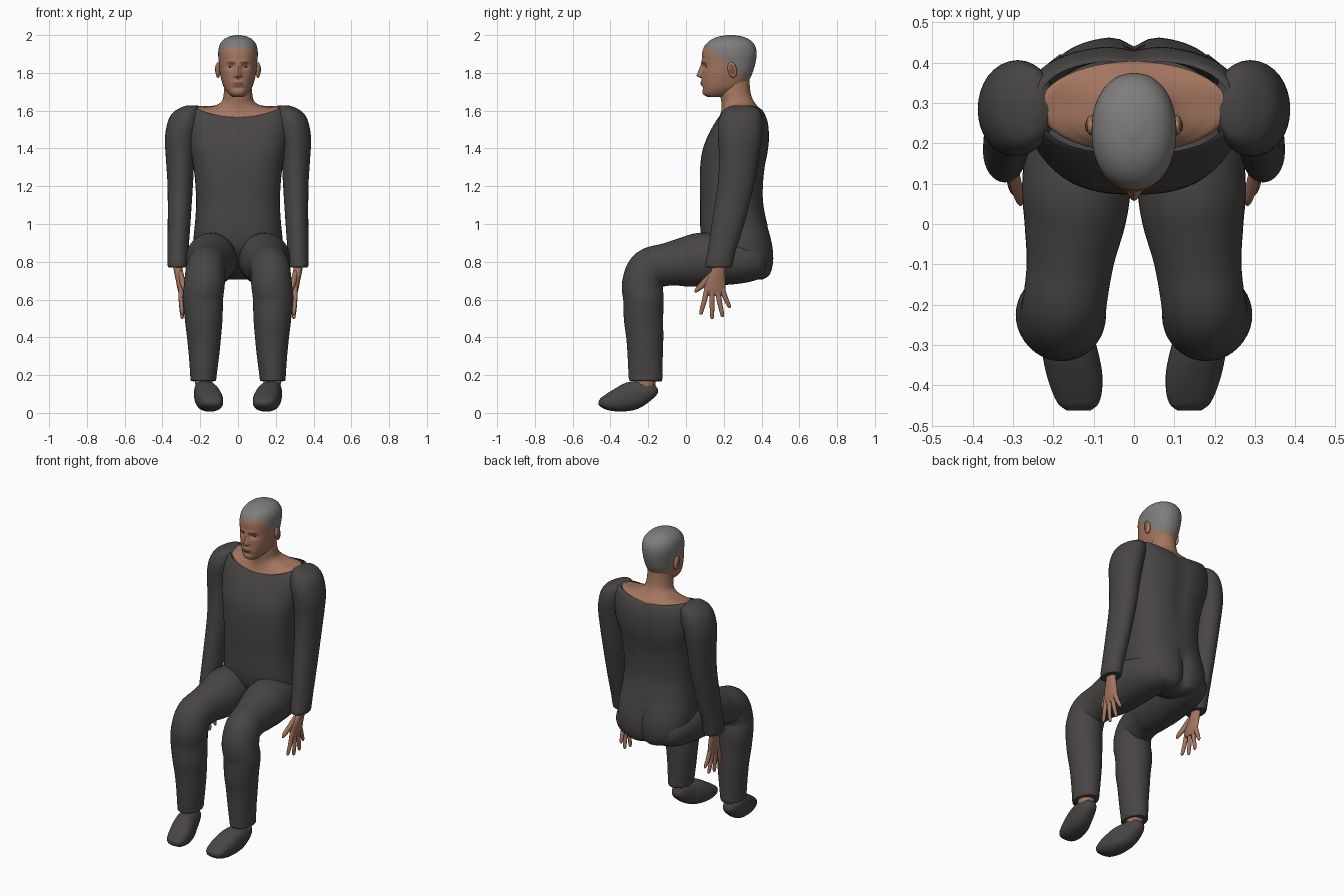
import bpy, bmesh, math
from mathutils import Vector, Matrix

cube = bpy.data.objects.get("Cube")
if cube:
    bpy.data.objects.remove(cube)


def material(name, r, g, b):
    m = bpy.data.materials.new(name)
    m.use_nodes = True
    m.diffuse_color = (r, g, b, 1)
    bsdf = m.node_tree.nodes["Principled BSDF"]
    bsdf.inputs["Base Color"].default_value = (r, g, b, 1)
    bsdf.inputs["Roughness"].default_value = 0.8
    return m


cloth = material("charcoal cloth", .065, .06, .058)
skin = material("skin", .37, .18, .115)
hair = material("grey hair", .21, .205, .2)
lip = material("dark skin", .2, .085, .06)
eye = material("dark eye", .03, .02, .018)


def bump(*values):
    return math.exp(-sum(v * v for v in values))


def clamp(v):
    return max(0.0, min(1.0, v))


def finish(bm, name, mats, rule=None):
    """Turn a bmesh into a smooth shaded object; rule picks the material slot."""
    bmesh.ops.recalc_face_normals(bm, faces=bm.faces)
    if rule:
        for f in bm.faces:
            f.material_index = rule(f.calc_center_median())
    mesh = bpy.data.meshes.new(name)
    bm.to_mesh(mesh)
    bm.free()
    for m in mats:
        mesh.materials.append(m)
    obj = bpy.data.objects.new(name, mesh)
    bpy.context.collection.objects.link(obj)
    bpy.ops.object.select_all(action='DESELECT')
    obj.select_set(True)
    bpy.context.view_layer.objects.active = obj
    bpy.ops.object.shade_smooth_by_angle(angle=math.radians(50))
    return obj


def smooth_rings(rings, steps):
    """Spline through rings of (x, y, z, half width, half depth)."""
    pts = [Vector(r) for r in rings]
    pts = [2 * pts[0] - pts[1]] + pts + [2 * pts[-1] - pts[-2]]
    out = []
    for p, q, r, s in zip(pts, pts[1:], pts[2:], pts[3:]):
        for i in range(steps):
            t = i / steps
            out.append(q + (r - p) * t / 2 + (p - q * 2.5 + r * 2 - s / 2) * t * t
                       + (q * 3 - p - r * 3 + s) * t ** 3 / 2)
    return out + [pts[-2]]


def loft(name, rings, mats, side=1, flat=False, seg=32, steps=5, power=2.0,
         shape=None, rule=None, open_end=False):
    """Skin elliptical rings, either level or turned along their path."""
    path = smooth_rings(rings, steps)
    bm = bmesh.new()
    rows = []
    for i, p in enumerate(path):
        across = Vector((1, 0, 0))
        if flat:
            depth = Vector((0, 1, 0))
        else:
            way = (path[min(i + 1, len(path) - 1)] - path[max(i - 1, 0)]).to_3d()
            depth = way.cross(across).normalized()
        row = []
        for k in range(seg):
            ang = math.tau * k / seg
            c, s = math.cos(ang), math.sin(ang)
            c = math.copysign(abs(c) ** (2 / power), c)
            s = math.copysign(abs(s) ** (2 / power), s)
            v = Vector(p[:3]) + across * c * max(p[3], .001) + depth * s * max(p[4], .001)
            if shape:
                v = shape(v)
            row.append(bm.verts.new((v.x * side, v.y, v.z)))
        rows.append(row)
    for a, b in zip(rows, rows[1:]):
        for k in range(seg):
            n = (k + 1) % seg
            bm.faces.new((a[k], a[n], b[n], b[k]))
    bm.faces.new(rows[0])
    if not open_end:
        bm.faces.new(rows[-1])
    return finish(bm, name, mats, rule)


def level(rows):
    """Centred level rings from (height, front, back, half width)."""
    return [(0, (f + b) / 2, z, w, (b - f) / 2) for z, f, b, w in rows]


def ellipsoid(name, centre, size, mat, tilt=0):
    bm = bmesh.new()
    bmesh.ops.create_uvsphere(
        bm, u_segments=20, v_segments=12, radius=1,
        matrix=Matrix.Translation(centre) @ Matrix.Rotation(tilt, 4, 'X') @ Matrix.Diagonal((*size, 1)))
    return finish(bm, name, [mat])


# Sweater body, with a wide boat neckline and shaped seat
def neckline(v):
    t = clamp((v.z - 1.45) / .11)
    v.z += t * (.055 * (v.x / .235) ** 2 + .03 * clamp((v.y - .29) / .115))
    return v


def body_shape(v):
    if v.y > .3:
        v.y -= .025 * bump(v.x / .03) * clamp((1.0 - v.z) / .1)
        v.y -= .012 * bump(v.x / .04) * clamp((v.z - 1.1) / .2)
    return neckline(v)


loft("sweater_body", level([
    (.705, .32, .41, .08), (.73, .24, .445, .17), (.79, .16, .463, .215),
    (.86, .10, .463, .235), (.93, .08, .45, .235), (1.0, .075, .43, .228), (1.1, .075, .41, .222),
    (1.2, .073, .41, .225), (1.3, .075, .42, .235), (1.38, .085, .435, .25),
    (1.45, .108, .442, .265), (1.51, .138, .437, .27), (1.55, .163, .42, .255),
    (1.565, .175, .405, .235)]),
    [cloth], flat=True, seg=64, power=2.5, shape=body_shape, open_end=True)

# Neck and bare upper shoulders
loft("neck", level([
    (1.52, .19, .39, .21), (1.562, .177, .403, .234), (1.585, .183, .39, .185),
    (1.61, .188, .372, .125), (1.64, .188, .355, .088), (1.68, .182, .342, .076),
    (1.75, .18, .335, .07)]), [skin], flat=True, seg=48, shape=neckline)


# Head with modelled nose, brow, eye sockets and mouth
def face_shape(v):
    if v.y < .2:
        x, z = abs(v.x), v.z
        ramp = clamp((1.86 - z) / .07) * clamp((z - 1.77) / .012)
        v.y -= .027 * ramp * bump(x / (.009 + .008 * ramp))
        v.y += .013 * bump((x - .037) / .02, (z - 1.833) / .014)
        v.y -= .005 * bump((x - .03) / .035, (z - 1.858) / .011)
        v.y -= .007 * bump(x / .025, (z - 1.745) / .013)
        v.y += .006 * bump(x / .03, (z - 1.72) / .009)
    return v


hairline = [(.0, 1.938), (.13, 1.93), (.165, 1.885), (.2, 1.87), (.22, 1.83),
            (.25, 1.85), (.29, 1.78), (.4, 1.765)]


def head_colour(p):
    for (y0, z0), (y1, z1) in zip(hairline, hairline[1:]):
        if y0 <= p.y < y1 and p.z > z0 + (z1 - z0) * (p.y - y0) / (y1 - y0):
            return 1
    x = abs(p.x)
    mouth = x < .027 and abs(p.z - 1.745) < .008
    brow = .015 < x < .055 and abs(p.z - 1.856) < .005
    return 2 if p.y < .13 and (mouth or brow) else 0


loft("head", level([
    (1.672, .115, .20, .03), (1.688, .09, .25, .05), (1.72, .085, .305, .073),
    (1.76, .083, .333, .087), (1.8, .084, .352, .096), (1.85, .085, .367, .101),
    (1.9, .085, .374, .105), (1.94, .097, .367, .1), (1.97, .125, .345, .083),
    (1.99, .165, .305, .054), (2.0, .215, .26, .015)]),
    [skin, hair, lip], flat=True, seg=112, steps=9, power=2.15,
    shape=face_shape, rule=head_colour)

for side, label in ((1, "left"), (-1, "right")):
    # Ears and eyes
    ellipsoid(label + "_ear", (side * .106, .245, 1.815), (.013, .024, .043), skin, .2)
    ellipsoid(label + "_ear_hollow", (side * .116, .243, 1.818), (.005, .013, .026), lip, .2)
    ellipsoid(label + "_eye", (side * .037, .112, 1.832), (.014, .008, .006), eye)

    # Sleeve
    loft(label + "_sleeve", [
        (.25, .295, 1.628, .02, .04), (.255, .295, 1.615, .05, .08), (.272, .292, 1.585, .077, .105),
        (.287, .288, 1.53, .088, .118), (.302, .285, 1.45, .085, .115),
        (.306, .28, 1.35, .076, .105), (.306, .263, 1.2, .067, .096),
        (.312, .222, 1.0, .06, .086), (.318, .19, .86, .056, .074),
        (.32, .175, .785, .053, .072), (.32, .174, .77, .046, .065)],
        [cloth], side, flat=True)

    # Hand: palm, then four fingers and a thumb
    loft(label + "_palm", [
        (.32, .178, .82, .028, .036), (.317, .172, .76, .024, .036), (.308, .158, .7, .021, .05),
        (.302, .152, .65, .017, .056), (.299, .152, .62, .01, .045)],
        [skin], side, flat=True, seg=20)
    for finger, y, tip_y, tip_z in (("index", .112, .08, .52), ("middle", .138, .138, .498),
                                    ("ring", .165, .192, .508), ("little", .19, .228, .555)):
        loft(label + "_" + finger + "_finger", [
            (.303, y, .66, .013, .015), (.301, (y + tip_y) / 2, (.66 + tip_z) / 2, .012, .013),
            (.296, tip_y, tip_z + .012, .009, .01), (.295, tip_y, tip_z, .003, .004)],
            [skin], side, seg=12, steps=4)
    loft(label + "_thumb", [
        (.305, .15, .74, .016, .02), (.293, .1, .69, .015, .019),
        (.283, .062, .655, .012, .013), (.281, .048, .638, .004, .005)],
        [skin], side, seg=12, steps=4)

    # Trouser leg, bent at the knee
    loft(label + "_trouser_leg", [
        (.115, .42, .8, .07, .06), (.12, .38, .8, .105, .095), (.13, .28, .805, .13, .122),
        (.142, .1, .812, .135, .142), (.146, 0, .8, .125, .132), (.158, -.1, .786, .108, .113),
        (.172, -.195, .758, .105, .112), (.178, -.23, .68, .108, .109),
        (.186, -.225, .6, .107, .107), (.182, -.225, .5, .1, .104), (.18, -.218, .4, .09, .098),
        (.18, -.216, .3, .08, .093), (.183, -.214, .2, .07, .09),
        (.184, -.213, .175, .068, .088), (.184, -.213, .168, .06, .08)],
        [cloth], side, seg=40)

    # Bare ankle and soft shoe
    loft(label + "_ankle", [
        (.183, -.21, .23, .045, .05), (.182, -.212, .17, .046, .052),
        (.18, -.215, .11, .042, .05)], [skin], side, flat=True)
    loft(label + "_shoe", [
        (.18, -.158, .14, .02, .02), (.18, -.17, .133, .036, .038), (.179, -.2, .12, .05, .053),
        (.173, -.25, .102, .06, .07), (.162, -.3, .086, .068, .075),
        (.15, -.36, .068, .07, .063), (.142, -.41, .058, .063, .046),
        (.138, -.445, .055, .05, .028), (.137, -.462, .055, .03, .012)],
        [cloth], side, power=2.4)
